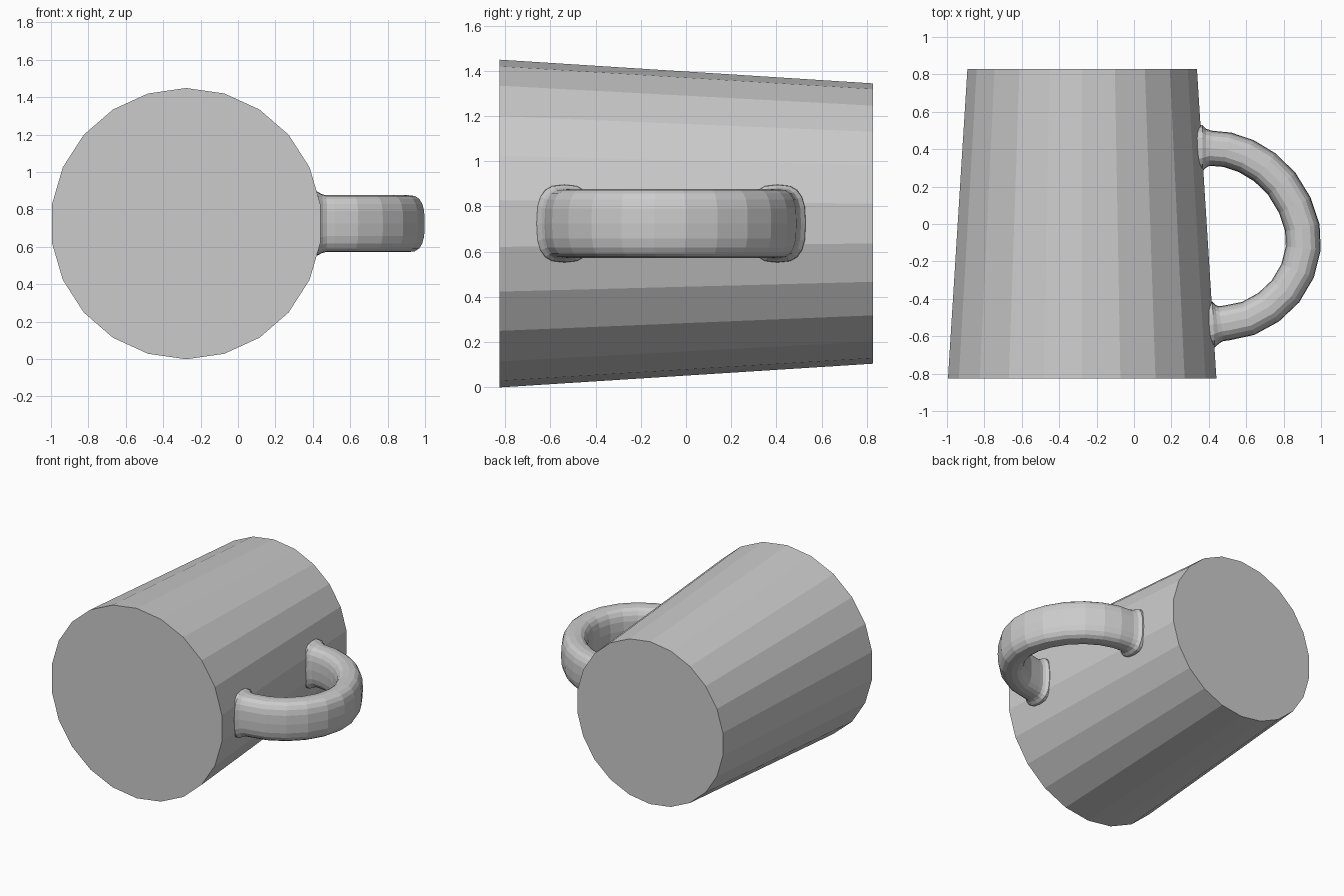
import bpy, bmesh
from math import sin, cos, pi, copysign
from mathutils import Vector

cube = bpy.data.objects.get("Cube")
if cube:
    bpy.data.objects.remove(cube, do_unlink=True)

grey = bpy.data.materials.new("plain grey")
grey.use_nodes = True
colour = (0.6, 0.6, 0.6, 1)
grey.diffuse_color = colour
grey.node_tree.nodes["Principled BSDF"].inputs["Base Color"].default_value = colour

CX, CZ = -0.277, 0.724


def loft(name, rings):
    """Skin a list of closed rings and cap both ends."""
    bm = bmesh.new()
    loops = [[bm.verts.new(p) for p in ring] for ring in rings]
    n = len(loops[0])
    for a, b in zip(loops, loops[1:]):
        for i in range(n):
            j = (i + 1) % n
            bm.faces.new((a[i], a[j], b[j], b[i]))
    bm.faces.new(loops[0])
    bm.faces.new(loops[-1])
    bmesh.ops.recalc_face_normals(bm, faces=bm.faces)
    mesh = bpy.data.meshes.new(name)
    bm.to_mesh(mesh)
    bm.free()
    mesh.materials.append(grey)
    obj = bpy.data.objects.new(name, mesh)
    bpy.context.collection.objects.link(obj)
    return obj


# Solid tapered body lying along y
SIDES = 22


def circle(y, r):
    angles = [(i + 0.5) * 2 * pi / SIDES for i in range(SIDES)]
    return [(CX + r * cos(a), y, CZ + r * sin(a)) for a in angles]


loft("mug_body", [circle(-0.825, 0.725), circle(0.828, 0.62)])

# Handle: rounded-rectangle section swept along a bow, flared at the roots
# Each entry is x, y, flare
path = [(0.3, 0.405, 0.035), (0.365, 0.405, 0.03), (0.385, 0.405, 0.01), (0.41, 0.405, 0),
        (0.5, 0.397, 0), (0.6, 0.363, 0), (0.7, 0.303, 0), (0.79, 0.215, 0),
        (0.86, 0.1, 0), (0.9, -0.02, 0), (0.905, -0.13, 0), (0.875, -0.25, 0),
        (0.81, -0.36, 0), (0.72, -0.445, 0), (0.61, -0.505, 0), (0.5, -0.528, 0),
        (0.465, -0.533, 0), (0.445, -0.535, 0.01), (0.425, -0.537, 0.03),
        (0.35, -0.54, 0.035)]
points = [Vector((x, y, CZ)) for x, y, f in path]


def power(v):
    return copysign(abs(v) ** 0.7, v)


rings = []
for i, p in enumerate(points):
    t = (points[min(i + 1, len(points) - 1)] - points[max(i - 1, 0)]).normalized()
    side = Vector((t.y, -t.x, 0))
    flare = path[i][2]
    ring = []
    for k in range(20):
        a = 2 * pi * k / 20
        ring.append(p + side * (0.094 + flare) * power(cos(a))
                    + Vector((0, 0, (0.153 + flare * 0.6) * power(sin(a)))))
    rings.append(ring)
loft("handle", rings)
